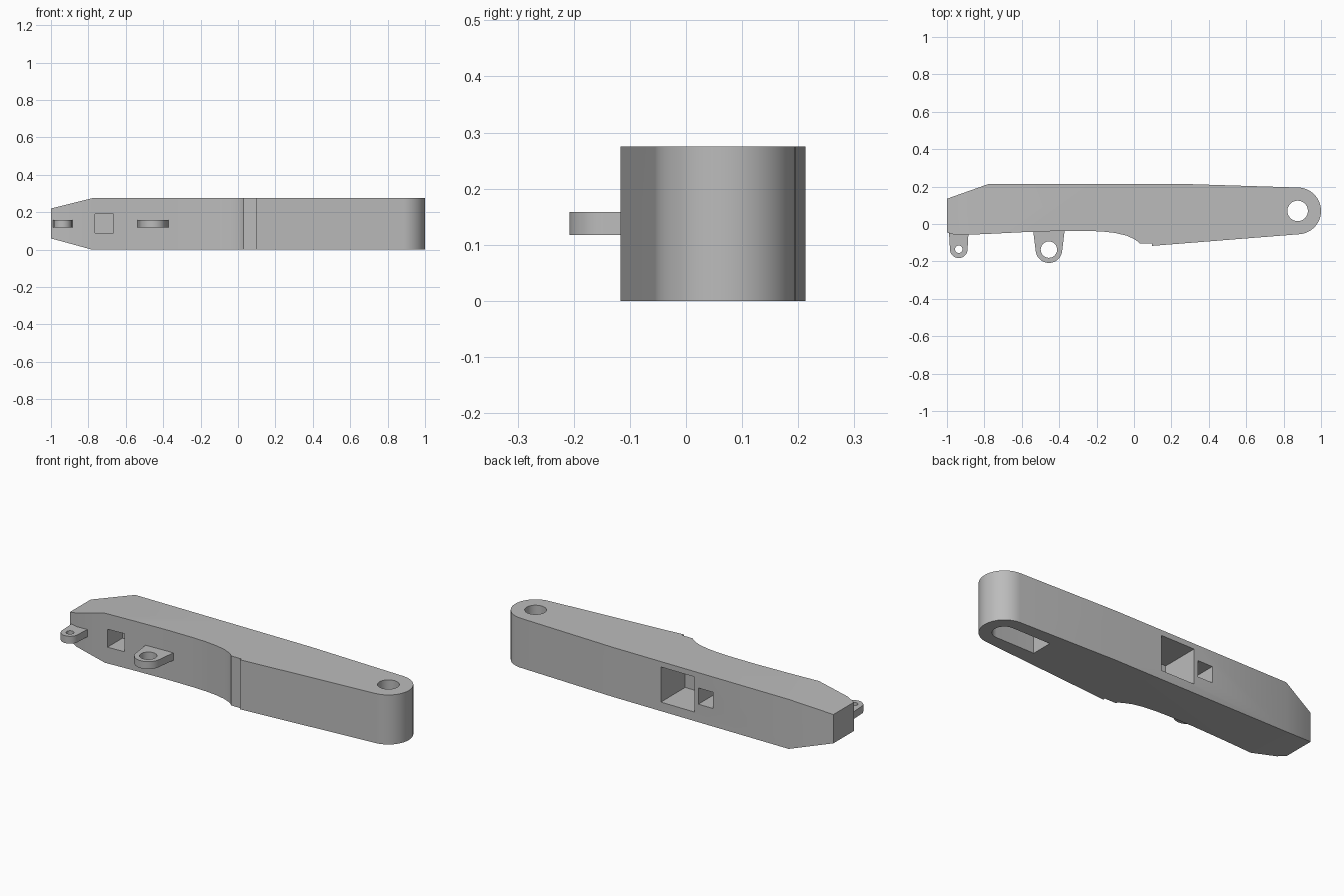
import bpy
import bmesh
import math

old = bpy.data.objects.get("Cube")
if old:
    bpy.data.objects.remove(old, do_unlink=True)

grey = bpy.data.materials.new("plain grey")
grey.use_nodes = True
grey.diffuse_color = (0.5, 0.5, 0.5, 1)
grey.node_tree.nodes["Principled BSDF"].inputs["Base Color"].default_value = (0.5, 0.5, 0.5, 1)


def arc(cx, cy, r, start, end, n=24):
    """Points on an arc, angles in degrees."""
    steps = [math.radians(start + (end - start) * i / n) for i in range(n + 1)]
    return [(cx + r * math.cos(a), cy + r * math.sin(a)) for a in steps]


def prism(name, outline, low, high, axis="z"):
    """Extrude an outline along z (points are x, y) or y (points are x, z)."""
    place = (lambda p, h: (p[0], p[1], h)) if axis == "z" else (lambda p, h: (p[0], h, p[1]))
    bm = bmesh.new()
    face = bm.faces.new([bm.verts.new(place(p, low)) for p in outline])
    top = bmesh.ops.extrude_face_region(bm, geom=[face])["geom"]
    shift = place((0, 0), high - low)
    bmesh.ops.translate(bm, vec=shift, verts=[v for v in top if isinstance(v, bmesh.types.BMVert)])
    bmesh.ops.recalc_face_normals(bm, faces=bm.faces)
    mesh = bpy.data.meshes.new(name)
    bm.to_mesh(mesh)
    bm.free()
    mesh.materials.append(grey)
    obj = bpy.data.objects.new(name, mesh)
    bpy.context.collection.objects.link(obj)
    return obj


def box(name, x0, x1, y0, y1, z0, z1):
    return prism(name, [(x0, y0), (x1, y0), (x1, y1), (x0, y1)], z0, z1)


def cut(obj, tool, operation="DIFFERENCE"):
    """Apply a boolean and remove its tool."""
    mod = obj.modifiers.new("cut", "BOOLEAN")
    mod.operation, mod.solver, mod.object = operation, "EXACT", tool
    bpy.context.view_layer.objects.active = obj
    bpy.ops.object.modifier_apply(modifier=mod.name)
    bpy.data.objects.remove(tool, do_unlink=True)


def smooth(obj):
    bpy.ops.object.select_all(action="DESELECT")
    obj.select_set(True)
    bpy.context.view_layer.objects.active = obj
    bpy.ops.object.shade_smooth_by_angle(angle=math.radians(25))


HEIGHT = 0.275
PIVOT = (0.875, 0.07)

# Arm body: plan outline with a hollowed front and a rounded pivot end
outline = [(-1, -0.045), (-0.95, -0.06), (-0.78, -0.053), (-0.6, -0.044),
           (-0.4, -0.037), (-0.25, -0.037), (-0.17, -0.04), (-0.1, -0.048),
           (-0.04, -0.062), (0, -0.08), (0.02, -0.093), (0.03, -0.105),
           (0.095, -0.105), (0.095, -0.117)]
outline += arc(*PIVOT, 0.125, -86, 87, 40)
outline += [(0.3, 0.213), (-0.78, 0.213), (-1, 0.135)]
body = prism("arm_body", outline, 0, HEIGHT)

# Tapered tip, trimmed in side profile
taper = [(-1, 0.06), (-0.78, 0), (1.1, 0), (1.1, HEIGHT), (-0.78, HEIGHT), (-1, 0.22)]
cut(body, prism("taper_tool", taper, -0.5, 0.5, "y"), "INTERSECT")

# Pivot bore and the long slot under it
cut(body, prism("bore_tool", arc(*PIVOT, 0.055, 0, 345, 23), -0.1, 0.4))
slot = arc(*PIVOT, 0.06, -90, 90, 16) + [(0.64, 0.13), (0.64, 0.01)]
cut(body, prism("slot_tool", slot, -0.1, 0.2))

# Square recesses: back window, small back port and front port
cut(body, box("window_tool", -0.2, 0.005, 0.0, 0.3, 0.05, 0.245))
cut(body, box("back_port_tool", -0.315, -0.225, 0.06, 0.3, 0.1, 0.19))
cut(body, box("front_port_tool", -0.765, -0.665, -0.2, 0.08, 0.09, 0.19))
smooth(body)

# Mounting lugs on the front
for name, cx, cy, radius, hole, half_root, root_y in (
        ("tip_lug", -0.937, -0.135, 0.047, 0.02, 0.053, -0.03),
        ("middle_lug", -0.455, -0.137, 0.071, 0.044, 0.086, -0.02)):
    shape = arc(cx, cy, radius, 187, 353) + [(cx + half_root, root_y), (cx - half_root, root_y)]
    lug = prism(name, shape, 0.117, 0.158)
    cut(lug, prism("lug_hole_tool", arc(cx, cy, hole, 0, 345, 23), 0, 0.3))
    smooth(lug)
